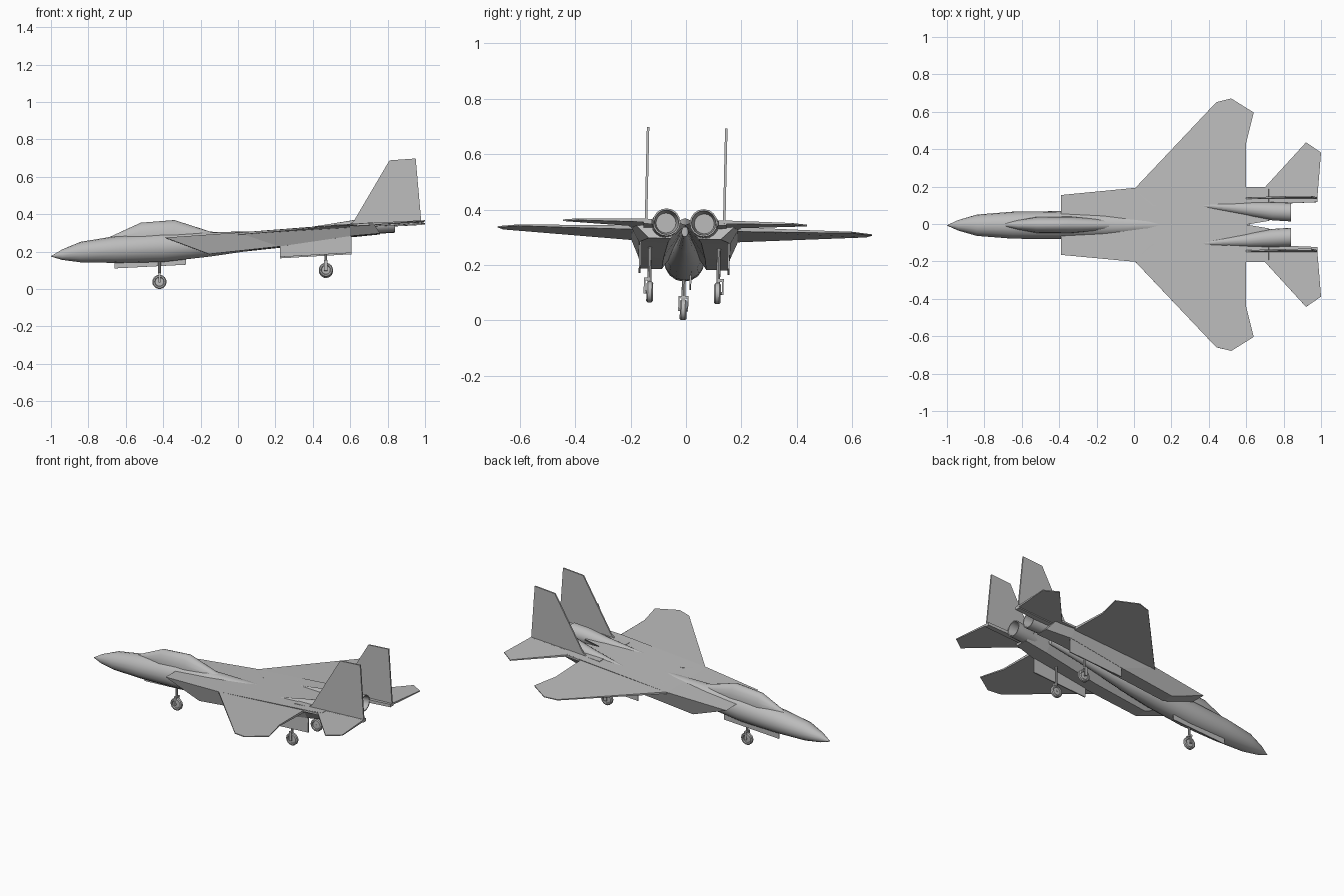
import bpy, bmesh, math

if "Cube" in bpy.data.objects:
    bpy.data.objects.remove(bpy.data.objects["Cube"])

ROLL = 0.022  # the whole aircraft leans slightly to one side

grey = bpy.data.materials.new("airframe_grey")
grey.diffuse_color = (0.5, 0.5, 0.5, 1)
grey.use_nodes = True
grey.node_tree.nodes["Principled BSDF"].inputs["Base Color"].default_value = grey.diffuse_color


def make(name, verts, faces, smooth=False):
    """Mesh object from points, with the lean applied."""
    me = bpy.data.meshes.new(name)
    me.from_pydata([(x, y + ROLL * (z - 0.5), z - ROLL * y) for x, y, z in verts], [], faces)
    bm = bmesh.new()
    bm.from_mesh(me)
    bmesh.ops.recalc_face_normals(bm, faces=bm.faces)
    bm.to_mesh(me)
    bm.free()
    me.materials.append(grey)
    ob = bpy.data.objects.new(name, me)
    bpy.context.collection.objects.link(ob)
    if smooth:
        bpy.ops.object.select_all(action='DESELECT')
        ob.select_set(True)
        bpy.context.view_layer.objects.active = ob
        bpy.ops.object.shade_smooth_by_angle(angle=math.radians(35))
    return ob


def loft(name, rings, smooth=False):
    """Skin between equal-sized rings, capped at both ends."""
    n = len(rings[0])
    verts = [p for r in rings for p in r]
    faces = [(i * n + k, i * n + (k + 1) % n, (i + 1) * n + (k + 1) % n, (i + 1) * n + k)
             for i in range(len(rings) - 1) for k in range(n)]
    last = (len(rings) - 1) * n
    faces += [tuple(range(n)), tuple(range(last, last + n))]
    return make(name, verts, faces, smooth)


def ring(x, y, z, ry, rz, n=16):
    """Ellipse across the x axis."""
    return [(x, y + ry * math.sin(2 * math.pi * k / n), z + rz * math.cos(2 * math.pi * k / n))
            for k in range(n)]


def ring_y(x, y, z, r, n=18):
    """Circle across the y axis."""
    return [(x + r * math.cos(2 * math.pi * k / n), y, z + r * math.sin(2 * math.pi * k / n))
            for k in range(n)]


def ring_z(x, y, z, r, n=8):
    """Circle across the z axis."""
    return [(x + r * math.cos(2 * math.pi * k / n), y + r * math.sin(2 * math.pi * k / n), z)
            for k in range(n)]


def wall(name, s, y, t, outline):
    """Upright plate from an x-z outline."""
    return loft(name, [[(x, s * (y + d), z) for x, z in outline] for d in (-t / 2, t / 2)])


def panel(name, s, outline):
    """Level plate from points (x, y, z, thickness)."""
    return loft(name, [[(x, s * y, z + d * t / 2) for x, y, z, t in outline] for d in (-1, 1)])


def wheel(name, x, y, z, r):
    """Tyre with a recessed hub on each side."""
    prof = [(-.007, .008), (-.006, .6 * r), (-.012, .68 * r), (-.012, .86 * r), (-.007, r),
            (.007, r), (.012, .86 * r), (.012, .68 * r), (.006, .6 * r), (.007, .008)]
    loft(name, [ring_y(x, y + d, z, q) for d, q in prof], True)


# Fuselage: nose, round body and tapering spine
loft("fuselage", [ring(x, 0, z, ry, rz) for x, z, ry, rz in [
    (-1, .175, .001, .001), (-.94, .184, .028, .028), (-.84, .198, .057, .055),
    (-.65, .212, .072, .072), (-.4, .225, .075, .08), (-.15, .24, .068, .066),
    (.05, .255, .05, .052), (.28, .28, .03, .033), (.62, .32, .012, .018)]], True)

# Canopy
loft("canopy", [ring(x, 0, z, ry, rz) for x, z, ry, rz in [
    (-.69, .272, .008, .005), (-.62, .275, .026, .034), (-.52, .275, .043, .08),
    (-.34, .28, .045, .089), (-.15, .28, .028, .028), (.0, .28, .015, .012)]], True)

for s, side in ((-1, "left"), (1, "right")):
    # Intake trunk with raked mouth, narrowing to the rear
    trunk = []
    for xt, zt, ti, to, xb, zb, bi, bo in [
            (-.39, .272, .04, .16, -.155, .184, .08, .158),
            (.0, .298, 0, .197, .22, .224, .075, .165),
            (.6, .345, 0, .2, .6, .28, .06, .165),
            (.72, .352, .02, .19, .76, .295, .05, .13)]:
        trunk.append([(xt, s * ti, zt), (xt, s * to, zt), (xb, s * bo, zb), (xb, s * bi, zb)])
    loft(side + "_intake_trunk", trunk)

    # Main wing
    panel(side + "_wing", s, [
        (0, .19, .292, .012), (.44, .655, .317, .006), (.52, .675, .323, .005),
        (.64, .6, .331, .005), (.6, .44, .331, .009), (.6, .19, .333, .016),
        (.6, .1, .333, .016), (.1, .1, .3, .012)])

    # Tail boom and tailplane
    panel(side + "_tail_boom", s, [
        (.5, .1, .33, .02), (.5, .15, .33, .02), (.98, .15, .355, .018), (.98, .12, .355, .018)])
    panel(side + "_tailplane", s, [
        (.6, .12, .338, .012), (.6, .2, .338, .012), (.7, .2, .343, .012), (.92, .44, .352, .006),
        (1, .385, .357, .006), (.98, .14, .358, .012)])

    # Upright tail fin
    wall(side + "_fin", s, .141, .009, [(.6, .345), (.62, .362), (.81, .685), (.95, .695), (.98, .355)])

    # Engine fairing with hollow nozzle
    loft(side + "_engine", [ring(x, s * y, z, r, r) for x, y, z, r in [
        (.32, .105, .315, .004), (.6, .084, .328, .036), (.74, .072, .346, .049),
        (.84, .067, .353, .05), (.84, .067, .353, .044), (.77, .069, .35, .036)]], True)

    # Main gear: door, leg, trailing arm, wheel
    wall(side + "_main_gear_door", s, .16, .007, [(.225, .25), (.225, .168), (.608, .19), (.608, .29)])
    loft(side + "_main_leg", [ring_z(.47, s * .124, z, .007) for z in (.135, .3)], True)
    wall(side + "_main_arm", s, .141, .006, [(.461, .095), (.479, .095), (.479, .152), (.461, .152)])
    loft(side + "_main_axle", [ring_y(.47, s * y, .1, .005, 8) for y in (.112, .144)], True)
    wall(side + "_main_bracket", s, .133, .02, [(.463, .142), (.477, .142), (.477, .152), (.463, .152)])
    wheel(side + "_main_wheel", .47, s * .122, .1, .038)

    # Nose wheel fork
    wall(side + "_nose_fork", s, .016, .004, [(-.426, .034), (-.414, .034), (-.414, .085), (-.426, .085)])

# Nose gear: door, leg, fork top, axle, wheel
wall("nose_gear_door", 1, .024, .006, [(-.66, .16), (-.66, .111), (-.278, .131), (-.278, .185)])
loft("nose_leg", [ring_z(-.42, 0, z, .007) for z in (.08, .17)], True)
wall("nose_fork_top", 1, 0, .036, [(-.428, .08), (-.412, .08), (-.412, .088), (-.428, .088)])
loft("nose_axle", [ring_y(-.42, y, .0385, .005, 8) for y in (-.018, .018)], True)
wheel("nose_wheel", -.42, 0, .0385, .038)
